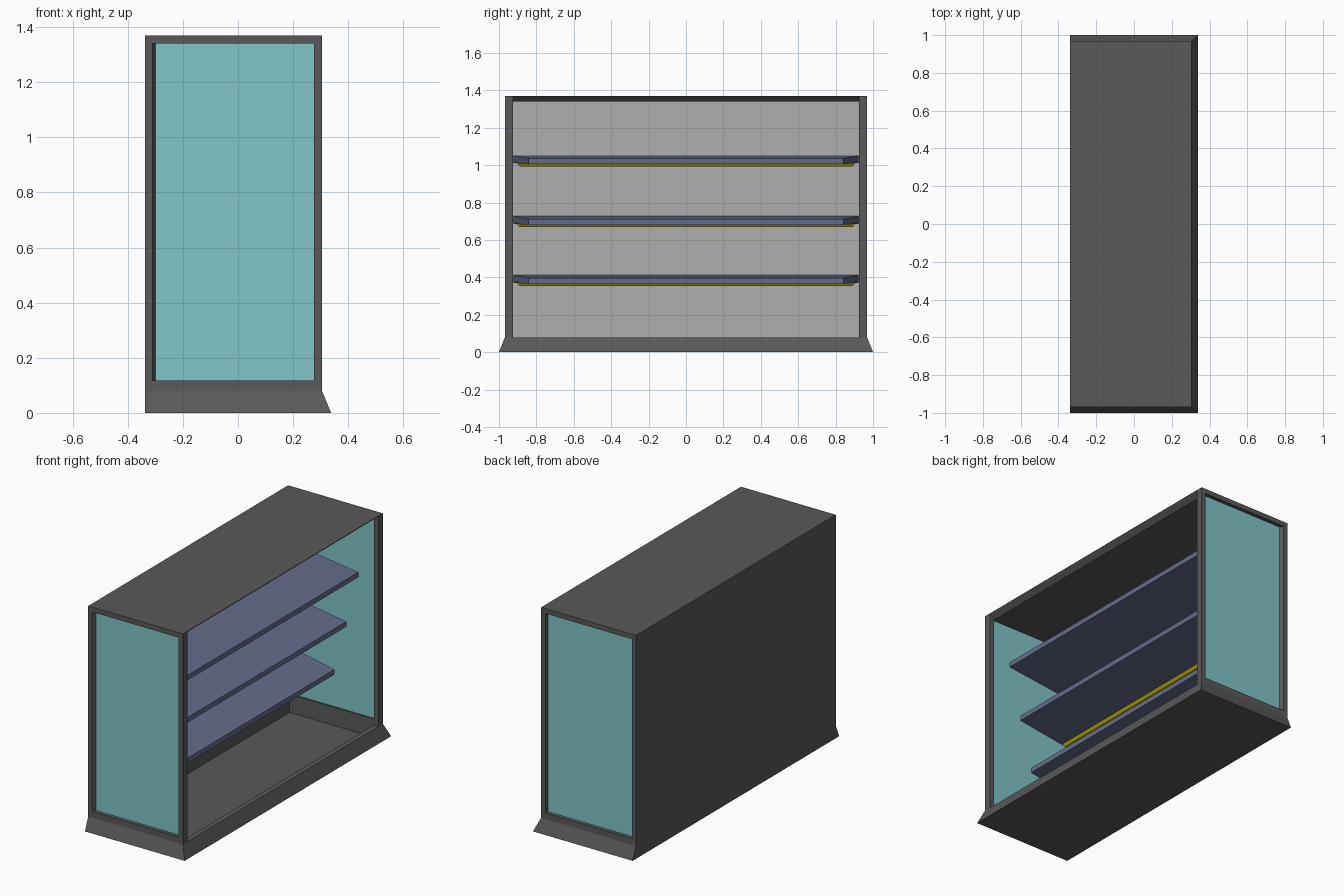
import bpy, bmesh

if "Cube" in bpy.data.objects:
    bpy.data.objects.remove(bpy.data.objects["Cube"])


def material(name, rgb):
    m = bpy.data.materials.new(name)
    m.diffuse_color = (*rgb, 1)
    m.use_nodes = True
    m.node_tree.nodes["Principled BSDF"].inputs["Base Color"].default_value = m.diffuse_color
    return m


DARK = material("dark_grey", (0.1, 0.1, 0.1))
LIGHT = material("light_grey", (0.43, 0.43, 0.43))
TEAL = material("teal_glass", (0.22, 0.56, 0.58))
BLUE = material("shelf_blue", (0.13, 0.15, 0.26))
YELLOW = material("yellow", (0.5, 0.42, 0.0))


def loft(name, rings, mat, closed=False):
    """Bridge four-point rings; cap the ends, or join last to first if closed."""
    bm = bmesh.new()
    vs = [[bm.verts.new(p) for p in r] for r in rings]
    pairs = list(zip(vs, vs[1:])) + ([(vs[-1], vs[0])] if closed else [])
    for a, b in pairs:
        for i in range(4):
            j = (i + 1) % 4
            bm.faces.new((a[i], a[j], b[j], b[i]))
    if not closed:
        bm.faces.new(vs[0])
        bm.faces.new(vs[-1])
    bmesh.ops.recalc_face_normals(bm, faces=bm.faces)
    me = bpy.data.meshes.new(name)
    bm.to_mesh(me)
    bm.free()
    me.materials.append(mat)
    ob = bpy.data.objects.new(name, me)
    bpy.context.collection.objects.link(ob)
    return ob


def flat(x0, x1, hy, z):
    """Horizontal rectangle, symmetric in y."""
    return [(x0, -hy, z), (x1, -hy, z), (x1, hy, z), (x0, hy, z)]


def upright(x0, x1, z0, z1, y):
    """Rectangle facing along y."""
    return [(x0, y, z0), (x1, y, z0), (x1, y, z1), (x0, y, z1)]


def across(hy, x, z0, z1):
    """Rectangle facing along x."""
    return [(x, -hy, z0), (x, hy, z0), (x, hy, z1), (x, -hy, z1)]


BACK, FRONT, OUT, IN = -0.338, 0.305, 0.968, 0.925
WALL = -0.298  # inner face of the back

# flared base with a sunken tray floor
loft("base", [flat(BACK, 0.338, 1.0, 0), flat(BACK, FRONT, OUT, 0.08),
              flat(WALL, 0.275, IN, 0.08), flat(WALL, 0.275, IN, 0.005)], DARK)

# back panel and its lighter inner lining
loft("back_panel", [flat(BACK, WALL - 0.005, IN, 0.08), flat(BACK, WALL - 0.005, IN, 1.34)], DARK)
loft("back_lining", [flat(WALL - 0.005, WALL, IN, 0.005), flat(WALL - 0.005, WALL, IN, 1.34)], LIGHT)

# top slab with a front edge chamfered underneath
loft("top", [[(BACK, y, 1.34), (0.272, y, 1.34), (FRONT, y, 1.37), (BACK, y, 1.37)]
             for y in (-IN, IN)], DARK)

# end frames with glass panes
for s, side in ((-1, "front"), (1, "rear")):
    loft(side + "_end_frame", [
        upright(BACK, FRONT, 0.08, 1.37, s * OUT),
        upright(BACK, FRONT, 0.08, 1.37, s * IN),
        upright(-0.300, 0.275, 0.117, 1.34, s * IN),
        upright(-0.300, 0.275, 0.117, 1.34, s * 0.945),
        upright(-0.311, 0.275, 0.117, 1.34, s * OUT)], DARK, closed=True)
    loft(side + "_end_glass", [upright(-0.300, 0.275, 0.117, 1.34, s * 0.935),
                               upright(-0.300, 0.275, 0.117, 1.34, s * 0.945)], TEAL)

# tapered shelves, deeper towards the top, each with a yellow support below
for i, (z, front) in enumerate(((0.412, 0.065), (0.727, 0.146), (1.052, 0.227)), 1):
    loft(f"shelf_{i}", [across(0.922, WALL, z - 0.04, z),
                        across(0.842, front, z - 0.046, z - 0.015)], BLUE)
    loft(f"shelf_support_{i}", [flat(WALL, -0.21, 0.915, z - 0.03),
                                flat(WALL, -0.23, 0.89, z - 0.058)], YELLOW)
